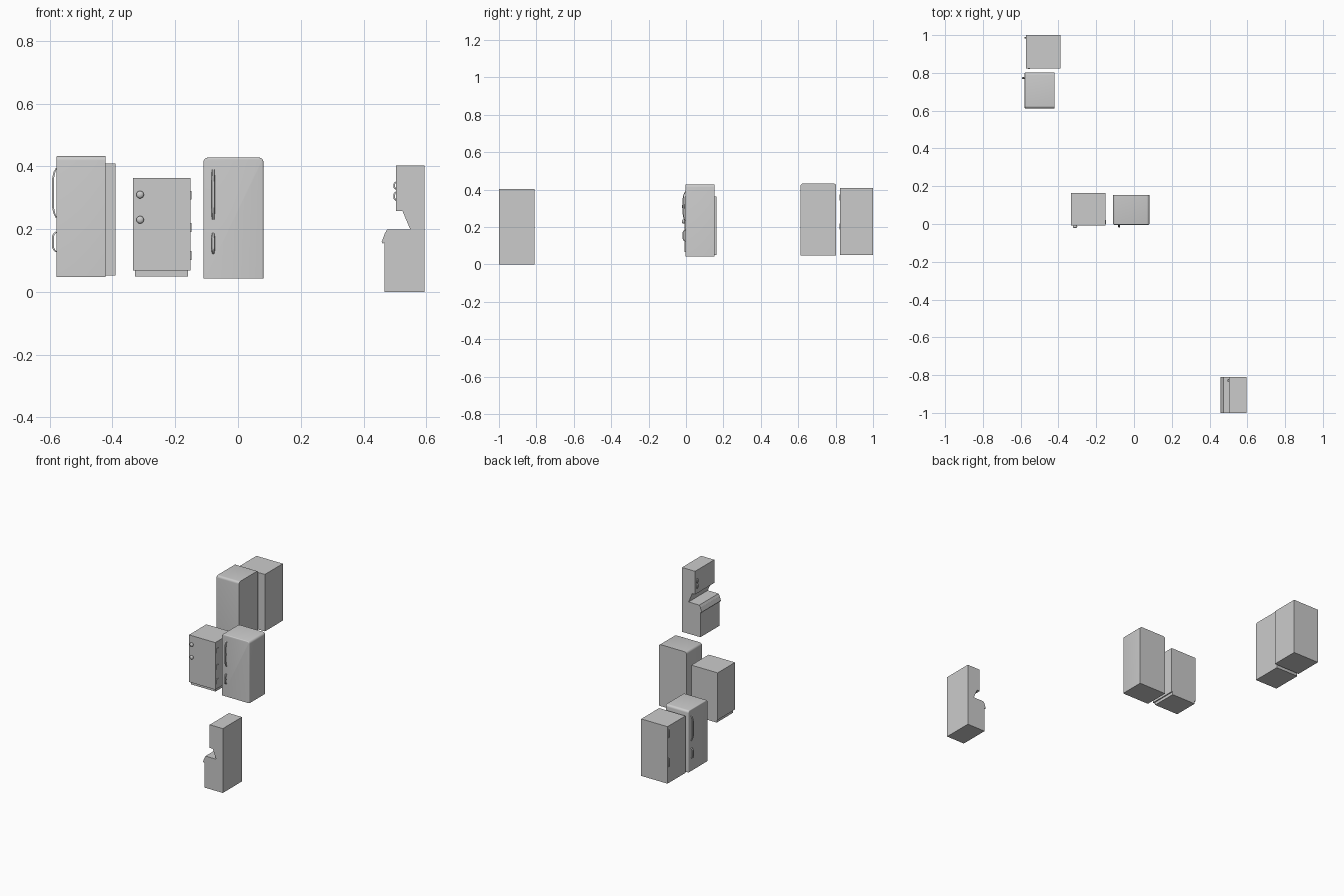
import bpy, bmesh, math
from mathutils import Matrix, Vector

if "Cube" in bpy.data.objects:
    bpy.data.objects.remove(bpy.data.objects["Cube"])

grey = bpy.data.materials.new("plain_grey")
grey.diffuse_color = (0.6, 0.6, 0.6, 1)
grey.use_nodes = True
grey.node_tree.nodes["Principled BSDF"].inputs["Base Color"].default_value = grey.diffuse_color


def place(x, y, z, side=False):
    """Frame at the front-left-bottom corner; side=True turns the front to -x."""
    return Matrix.Translation((x, y, z)) @ Matrix.Rotation(-math.pi / 2 if side else 0, 4, 'Z')


def finish(name, bm, frame, smooth=False):
    bmesh.ops.recalc_face_normals(bm, faces=bm.faces[:])
    me = bpy.data.meshes.new(name)
    bm.to_mesh(me)
    bm.free()
    me.transform(frame)
    me.materials.append(grey)
    ob = bpy.data.objects.new(name, me)
    bpy.context.collection.objects.link(ob)
    if smooth:
        bpy.ops.object.select_all(action='DESELECT')
        ob.select_set(True)
        bpy.context.view_layer.objects.active = ob
        bpy.ops.object.shade_smooth_by_angle(angle=math.radians(35))
    return ob


def box_mesh(lo, hi):
    bm = bmesh.new()
    lo, hi = Vector(lo), Vector(hi)
    size, mid = hi - lo, (lo + hi) / 2
    bmesh.ops.create_cube(bm, size=1, matrix=Matrix.Translation(mid) @ Matrix.Diagonal((*size, 1)))
    return bm


def box(name, frame, lo, hi):
    return finish(name, box_mesh(lo, hi), frame)


def prism(name, frame, profile, x0, x1):
    """Extrude a (depth, height) outline across the width."""
    bm = bmesh.new()
    face = bm.faces.new([bm.verts.new((x0, y, z)) for y, z in profile])
    ext = bmesh.ops.extrude_face_region(bm, geom=[face])
    bmesh.ops.translate(bm, vec=(x1 - x0, 0, 0),
                        verts=[v for v in ext['geom'] if isinstance(v, bmesh.types.BMVert)])
    return finish(name, bm, frame)


def bow_handle(name, frame, x, z0, z1, out=0.013, half=0.006, thick=0.004):
    """Arched pull: rectangular section swept along a bow, both ends on the door."""
    bm = bmesh.new()
    n, rings = 12, []
    for i in range(n + 1):
        t = i / n
        bow = min(1, math.sin(math.pi * t) * 1.5) ** 0.6 if 0 < i < n else 0
        z = z0 + (z1 - z0) * t
        zi = z0 + thick + (z1 - z0 - 2 * thick) * t
        w = half * (0.75 + 0.25 * math.sin(math.pi * t))
        y_out, y_in = 0.001 - out * bow - 0.002, 0.001 - (out - thick) * bow
        rings.append([bm.verts.new(p) for p in ((x - w, y_in, zi), (x - w * 0.6, y_out, z),
                                                (x + w * 0.6, y_out, z), (x + w, y_in, zi))])
    for a, b in zip(rings, rings[1:]):
        for k in range(4):
            bm.faces.new((a[k], a[(k + 1) % 4], b[(k + 1) % 4], b[k]))
    bm.faces.new(rings[0])
    bm.faces.new(rings[-1])
    finish(name, bm, frame, True)


def round_knob(name, frame, x, z, r=0.012):
    bm = bmesh.new()
    bmesh.ops.create_uvsphere(bm, u_segments=20, v_segments=12, radius=r,
                              matrix=Matrix.Translation((x, -0.006, z)) @ Matrix.Diagonal((1, 0.65, 1, 1)))
    bmesh.ops.create_cone(bm, cap_ends=True, segments=16, radius1=r * 0.5, radius2=r * 0.5, depth=0.008,
                          matrix=Matrix.Translation((x, -0.002, z)) @ Matrix.Rotation(math.pi / 2, 4, 'X'))
    finish(name, bm, frame, True)


def fridge(tag, frame):
    w, d, h = 0.191, 0.157, 0.385
    bm = box_mesh((0, 0, 0), (w, d, h))
    # rounded top shoulders, then softened front rim
    shoulders = [e for e in bm.edges if all(v.co.z > h - 1e-5 for v in e.verts)
                 and abs(e.verts[0].co.x - e.verts[1].co.x) < 1e-5]
    bmesh.ops.bevel(bm, geom=shoulders, offset=0.014, segments=5, profile=0.5, affect='EDGES')
    rim = [e for e in bm.edges if all(v.co.y < 1e-5 for v in e.verts)
           and not all(v.co.z < 1e-5 for v in e.verts)]
    bmesh.ops.bevel(bm, geom=rim, offset=0.005, segments=3, profile=0.5, affect='EDGES')
    finish(tag + "_body", bm, frame, True)
    bow_handle(tag + "_upper_handle", frame, 0.031, 0.187, 0.348)
    bow_handle(tag + "_lower_handle", frame, 0.031, 0.078, 0.145)


# Two round-shouldered fridges
fridge("front_fridge", place(-0.11, -0.004, 0.043))
fridge("rear_fridge", place(-0.579, 0.803, 0.048, True))

# Short cabinet with plinth, round knobs and side hinges
f = place(-0.334, -0.008, 0.05)
box("knob_cabinet_body", f, (0, 0, 0.018), (0.182, 0.172, 0.313))
box("knob_cabinet_plinth", f, (0.006, 0.012, 0), (0.175, 0.172, 0.018))
for i, z in enumerate((0.18, 0.26)):
    round_knob(f"knob_cabinet_knob_{i + 1}", f, 0.022, z)
for i, z in enumerate((0.066, 0.155, 0.258)):
    box(f"knob_cabinet_hinge_{i + 1}", f, (0.181, 0.008, z - 0.014), (0.186, 0.028, z + 0.014))

# Tall plain cabinet with two small pulls and side hinges
f = place(-0.572, 1.0, 0.052, True)
box("tall_cabinet_body", f, (0, 0, 0), (0.177, 0.182, 0.357))
for i, z in enumerate((0.13, 0.31)):
    bow_handle(f"tall_cabinet_pull_{i + 1}", f, 0.014, z - 0.03, z + 0.03, out=0.006, half=0.005, thick=0.003)
for i, z in enumerate((0.15, 0.305)):
    box(f"tall_cabinet_hinge_{i + 1}", f, (0.176, 0.01, z - 0.016), (0.18, 0.022, z + 0.016))

# Dispenser unit: stepped side outline with an open serving recess
f = place(0.467, -0.81, 0, True)
prism("dispenser_body", f, [(0, 0), (0.128, 0), (0.128, 0.403), (0.037, 0.403), (0.037, 0.258),
                            (0.057, 0.258), (0.082, 0.199), (0.008, 0.199), (0, 0.185)], 0, 0.19)
prism("dispenser_tilted_lip", f, [(0.009, 0.199), (0.001, 0.187), (-0.009, 0.16), (-0.006, 0.154),
                                  (0, 0.157), (0.004, 0.185)], 0, 0.19)
g = f @ Matrix.Translation((0, 0.037, 0))
bow_handle("dispenser_latch_upper", g, 0.018, 0.326, 0.352, out=0.007, half=0.008, thick=0.003)
bow_handle("dispenser_latch_lower", g, 0.018, 0.29, 0.32, out=0.007, half=0.008, thick=0.003)
